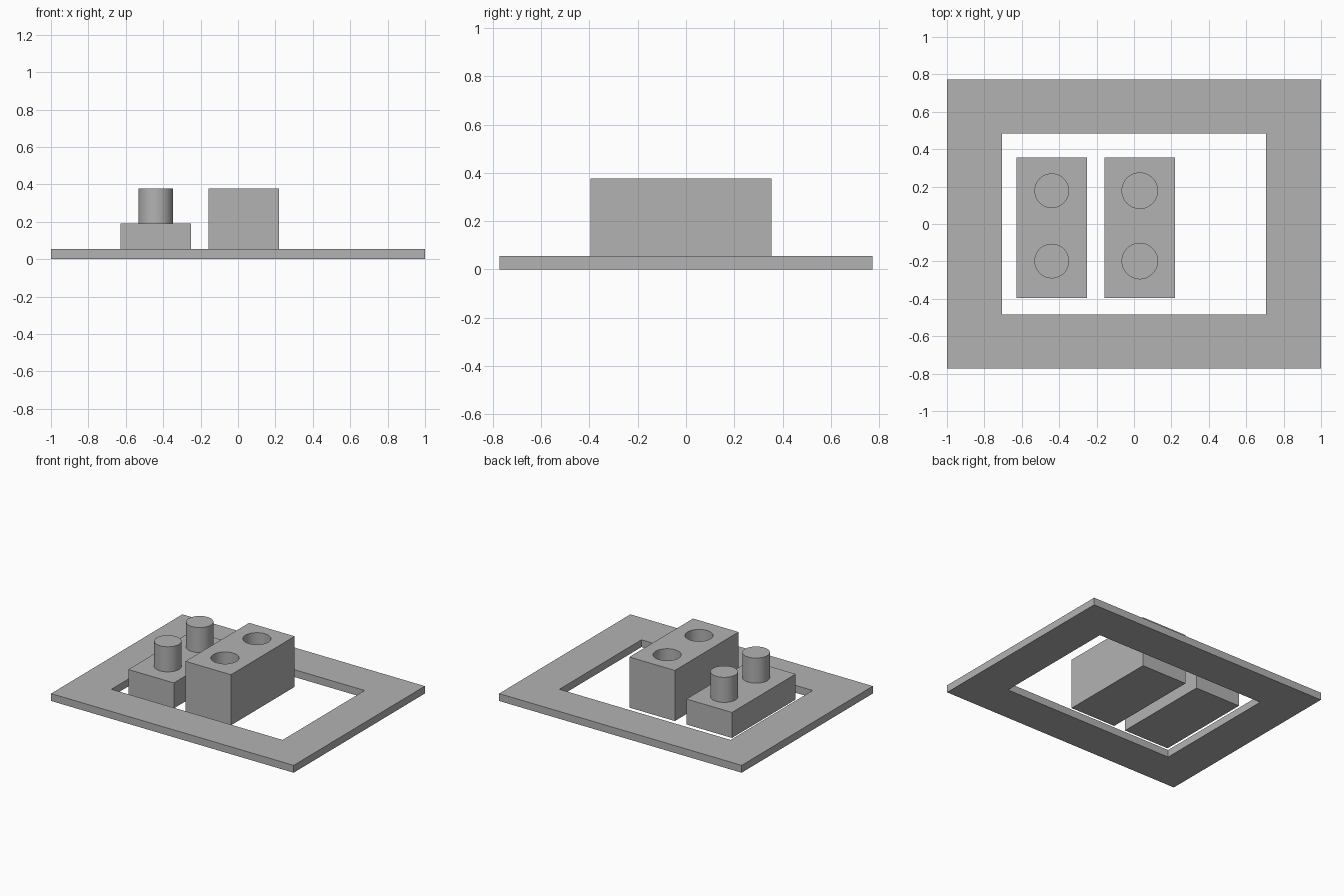
import bpy, bmesh, math
from mathutils import Vector

cube = bpy.data.objects.get("Cube")
if cube:
    bpy.data.objects.remove(cube, do_unlink=True)

GREY = (0.45, 0.45, 0.45, 1)
grey = bpy.data.materials.new("plain grey")
grey.use_nodes = True
grey.diffuse_color = GREY
grey.node_tree.nodes["Principled BSDF"].inputs["Base Color"].default_value = GREY

FRAME_H, LOW_H, TALL_H = 0.055, 0.19, 0.377
BLOCK_W, BLOCK_Y = 0.375, (-0.395, 0.355)
PEG_X, SOCKET_X = -0.44, 0.031
ROW_Y = (-0.198, 0.178)


def finish(name, bm):
    mesh = bpy.data.meshes.new(name)
    bm.to_mesh(mesh)
    bm.free()
    obj = bpy.data.objects.new(name, mesh)
    bpy.context.collection.objects.link(obj)
    mesh.materials.append(grey)
    return obj


def box(name, x0, x1, y0, y1, z0, z1):
    bm = bmesh.new()
    bmesh.ops.create_cube(bm, size=1)
    bmesh.ops.scale(bm, vec=(x1 - x0, y1 - y0, z1 - z0), verts=bm.verts)
    bmesh.ops.translate(bm, vec=((x0 + x1) / 2, (y0 + y1) / 2, (z0 + z1) / 2), verts=bm.verts)
    return finish(name, bm)


def cylinder(name, x, y, radius, z0, z1):
    bm = bmesh.new()
    bmesh.ops.create_cone(bm, cap_ends=True, segments=64, radius1=radius, radius2=radius, depth=z1 - z0)
    bmesh.ops.translate(bm, vec=(x, y, (z0 + z1) / 2), verts=bm.verts)
    return finish(name, bm)


def cut(target, cutter):
    mod = target.modifiers.new(cutter.name, 'BOOLEAN')
    mod.operation = 'DIFFERENCE'
    mod.solver = 'EXACT'
    mod.object = cutter
    bpy.ops.object.select_all(action='DESELECT')
    bpy.context.view_layer.objects.active = target
    target.select_set(True)
    bpy.ops.object.modifier_apply(modifier=mod.name)
    bpy.data.objects.remove(cutter, do_unlink=True)


def smooth(obj):
    bpy.ops.object.select_all(action='DESELECT')
    bpy.context.view_layer.objects.active = obj
    obj.select_set(True)
    bpy.ops.object.shade_smooth_by_angle(angle=math.radians(30))


# Flat rectangular frame with an open middle
frame = box("base_frame", -1, 1, -0.773, 0.773, 0, FRAME_H)
cut(frame, box("frame_opening", -0.706, 0.706, -0.483, 0.483, -0.1, 0.2))

# Low block carrying two pegs
half = BLOCK_W / 2
box("peg_block", PEG_X - half, PEG_X + half, *BLOCK_Y, 0, LOW_H)

# Tall block with two blind sockets that fit the pegs
socket_block = box("socket_block", SOCKET_X - half, SOCKET_X + half, *BLOCK_Y, 0, TALL_H)

for label, y in zip(("front", "back"), ROW_Y):
    smooth(cylinder(label + "_peg", PEG_X, y, 0.0925, LOW_H, TALL_H))
    cut(socket_block, cylinder(label + "_socket", SOCKET_X, y, 0.095, LOW_H, TALL_H + 0.1))
smooth(socket_block)
